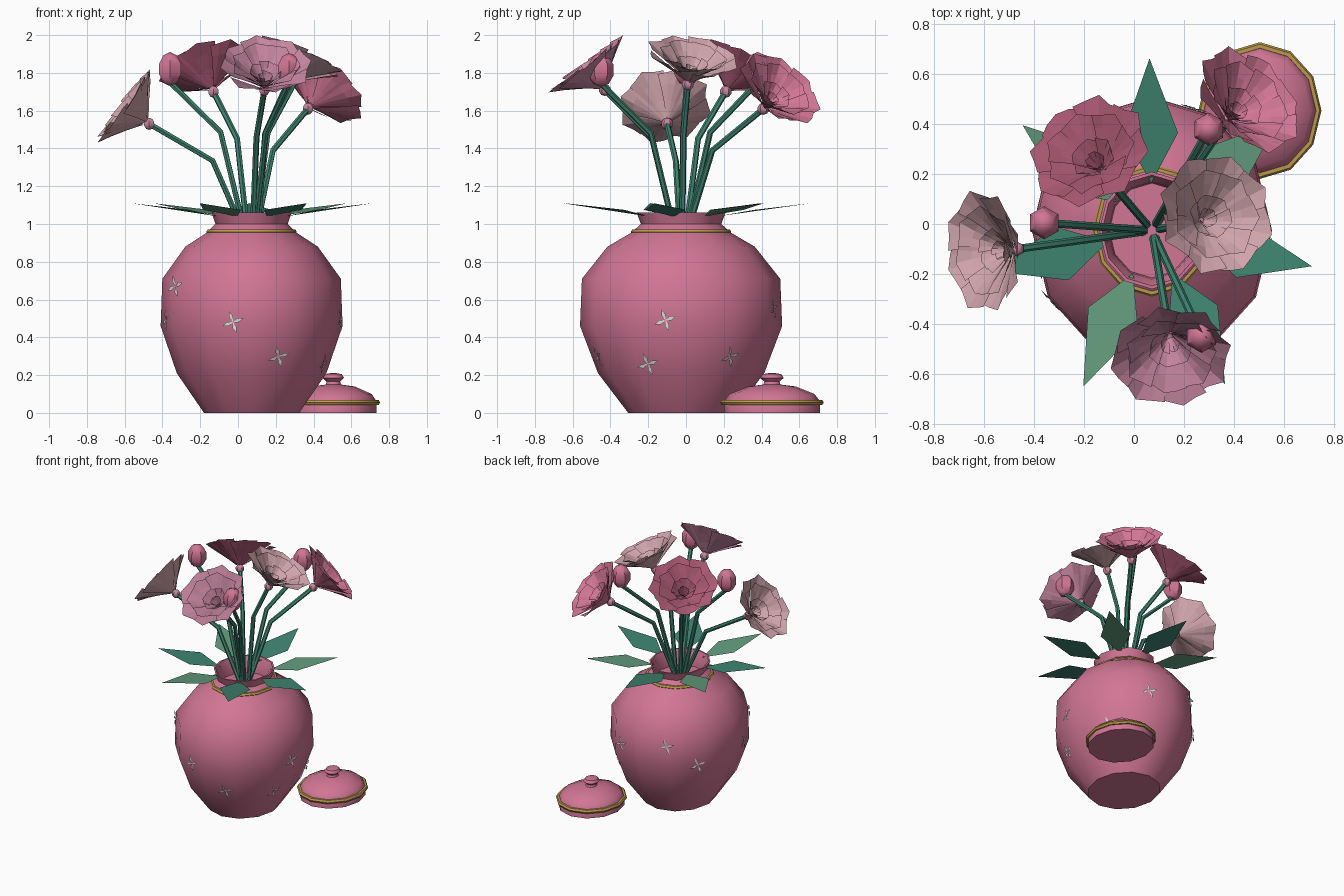
import bpy, bmesh, math, random
from mathutils import Vector, Matrix
from mathutils.bvhtree import BVHTree

if "Cube" in bpy.data.objects:
    bpy.data.objects.remove(bpy.data.objects["Cube"])

random.seed(4)
C = Vector((0.072, -0.026, 0))     # vase axis
SX = 0.9                           # the pottery is slightly oval


def mat(name, r, g, b):
    m = bpy.data.materials.new(name)
    m.diffuse_color = (r, g, b, 1)
    m.use_nodes = True
    m.node_tree.nodes["Principled BSDF"].inputs["Base Color"].default_value = m.diffuse_color
    return m


PINK = mat("vase pink", .64, .18, .30)
ROSE = mat("deep rose", .45, .11, .19)
MID = mat("soft pink", .57, .24, .35)
DUSTY = mat("dusty pink", .63, .37, .41)
GREEN = mat("teal green", .05, .235, .165)
LIGHT = mat("light green", .125, .33, .205)
GOLD = mat("gold", .50, .32, .075)
WHITE = mat("off white", .66, .69, .65)


def make(name, bm, material, smooth=False, matrix=None):
    me = bpy.data.meshes.new(name)
    bm.to_mesh(me)
    bm.free()
    ob = bpy.data.objects.new(name, me)
    bpy.context.collection.objects.link(ob)
    me.materials.append(material)
    if matrix:
        ob.matrix_world = matrix
    if smooth:
        bpy.ops.object.select_all(action='DESELECT')
        ob.select_set(True)
        bpy.context.view_layer.objects.active = ob
        bpy.ops.object.shade_smooth_by_angle(angle=math.radians(50))
    return ob


def loft(bm, rings, closed=False, caps=True):
    """Bridge rings of points with quads."""
    rows = [[bm.verts.new(p) for p in ring] for ring in rings]
    n = len(rows[0])
    pairs = list(zip(rows, rows[1:])) + ([(rows[-1], rows[0])] if closed else [])
    for a, b in pairs:
        for i in range(n):
            j = (i + 1) % n
            bm.faces.new((a[i], a[j], b[j], b[i]))
    if caps and not closed:
        bm.faces.new(rows[0][::-1])
        bm.faces.new(rows[-1])


def lathe(profile, center, sides=12, closed=False):
    bm = bmesh.new()
    loft(bm, [[center + Vector((SX * r * math.cos(k * math.tau / sides),
                                r * math.sin(k * math.tau / sides), z))
               for k in range(sides)] for r, z in profile], closed)
    bmesh.ops.recalc_face_normals(bm, faces=bm.faces)
    return bm


def gold_band(name, center, r, z, t=.016):
    prof = [(r + t * math.cos(a * math.tau / 6), z + t * math.sin(a * math.tau / 6)) for a in range(6)]
    make(name, lathe(prof, center, closed=True), GOLD, True)


# vase with a shallow open mouth
body = lathe([(.28, 0), (.44, .21), (.535, .46), (.525, .71), (.39, .88), (.262, .955),
              (.213, 1.0), (.235, 1.06), (.222, 1.06), (.195, 1.0), (.19, .94)], C)
tree = BVHTree.FromBMesh(body)
make("vase", body, PINK, True)
gold_band("vase_band", C, .25, .958)

# lid lying beside the vase
L = Vector((.505, .455, 0))
make("lid", lathe([(.255, 0), (.255, .06), (.225, .1), (.125, .14), (.045, .15), (.04, .165),
                   (.062, .185), (.05, .205), (.02, .21)], L), PINK, True)
gold_band("lid_band", L, .258, .055)

# painted four-petal blossoms on the vase: (azimuth, height)
for az, z in [(212, .67), (258, .48), (290, .30), (337, .26), (351, .49), (33, .30),
              (69, .55), (117, .62), (143, .46), (196, .49)]:
    a = math.radians(az)
    d = Vector((SX * math.cos(a), math.sin(a), 0))
    hit, nor, _, _ = tree.ray_cast(C + d * 2 + Vector((0, 0, z)), -d)
    if nor.dot(d) < 0:
        nor = -nor
    bm = bmesh.new()
    for k in range(4):
        t = k * math.pi / 2 + .35
        pts = [(0, 0, .004), (.032, t - .38, .012), (.062, t, .008), (.032, t + .38, .012)]
        bm.faces.new([bm.verts.new((r * math.cos(q), r * math.sin(q), h)) for r, q, h in pts])
    M = Matrix.Translation(hit) @ nor.to_track_quat('Z', 'Y').to_matrix().to_4x4()
    make("vase_blossom", bm, WHITE, matrix=M)

# diamond leaves around the mouth
for k in range(7):
    a = math.radians(-12) + k * math.tau / 7
    out = Vector((.95 * math.cos(a), math.sin(a), 0))
    side = Vector((-math.sin(a), math.cos(a), 0))
    up = Vector((0, 0, 1))
    bm = bmesh.new()
    bm.faces.new([bm.verts.new(C + p) for p in (
        out * .19 + up * 1.04, out * .39 - side * .11 + up * 1.075,
        out * .69 + up * 1.11, out * .39 + side * .11 + up * 1.075)])
    make("leaf", bm, LIGHT if k % 2 else GREEN)


def stem(end):
    """Bent tube from the mouth of the vase up to a bloom."""
    off = end - C
    d = Vector((off.x, off.y, 0)).normalized() * .03
    start = C + d + Vector((0, 0, .93))
    bend = C + Vector((off.x * .38, off.y * .38, .9 + .69 * (end.z - .9)))
    pts = [start, bend, end]
    dirs = [bend - start, (bend - start).normalized() + (end - bend).normalized(), end - bend]
    bm = bmesh.new()
    rings = []
    for p, t in zip(pts, dirs):
        q = t.to_track_quat('Z', 'Y')
        rings.append([p + q @ Vector((.016 * math.cos(k * math.tau / 6),
                                      .016 * math.sin(k * math.tau / 6), 0)) for k in range(6)])
    loft(bm, rings)
    make("stem", bm, GREEN, True)


def petals(bm, n, R, H, power, turn):
    """One whorl of overlapping petals with ragged tips."""
    for k in range(n):
        mid = turn + k * math.tau / n
        half = math.pi / n * 1.2
        lift = .006 * (k % 2)
        rows = []
        for t in (.1, .4, .72, 1):
            row = []
            for c in range(5):
                u = c / 2 - 1
                rr = R * t * (1 - .10 * u * u * t)
                if t == 1:
                    rr *= (1, .95, 1.02, .95, 1)[c] + random.uniform(-.03, .03)
                q = mid + half * u * (.8 + .2 * t)
                h = H * t ** power + lift + .008 * u * t
                row.append(bm.verts.new((rr * math.cos(q), rr * math.sin(q), h)))
            rows.append(row)
        for a, b in zip(rows, rows[1:]):
            for c in range(4):
                bm.faces.new((a[c], a[c + 1], b[c + 1], b[c]))


def ball(name, loc, r, h, material, seg=6, rings=5):
    bm = bmesh.new()
    bmesh.ops.create_uvsphere(bm, u_segments=seg, v_segments=rings, radius=1)
    make(name, bm, material, True, Matrix.Translation(loc) @ Matrix.Diagonal((r, r, h, 1)))


# open flowers: (base, facing direction, colour)
for base, face, m in [((-.47, -.10, 1.53), (-.8, -.07, .6), DUSTY),
                      ((-.13, .21, 1.70), (-.3, .48, .83), ROSE),
                      ((.26, .01, 1.74), (.4, .17, .9), DUSTY),
                      ((.14, -.43, 1.71), (.05, -.6, .8), MID),
                      ((.37, .41, 1.61), (.55, .53, .64), PINK)]:
    base = Vector(base)
    stem(base)
    bm = bmesh.new()
    petals(bm, 8, .245, .165, .85, random.random())
    petals(bm, 7, .185, .165, .8, random.random())
    petals(bm, 6, .09, .12, .8, random.random())
    petals(bm, 5, .04, .09, .9, random.random())
    M = Matrix.Translation(base) @ Vector(face).to_track_quat('Z', 'Y').to_matrix().to_4x4()
    make("flower", bm, m, matrix=M)
    ball("calyx", base, .032, .032, MID)

# closed buds
for b in [(-.36, .005, 1.82), (.27, -.45, 1.815), (.30, .38, 1.82)]:
    b = Vector(b)
    stem(b - Vector((0, 0, .07)))
    ball("bud", b, .07, .09, PINK)
